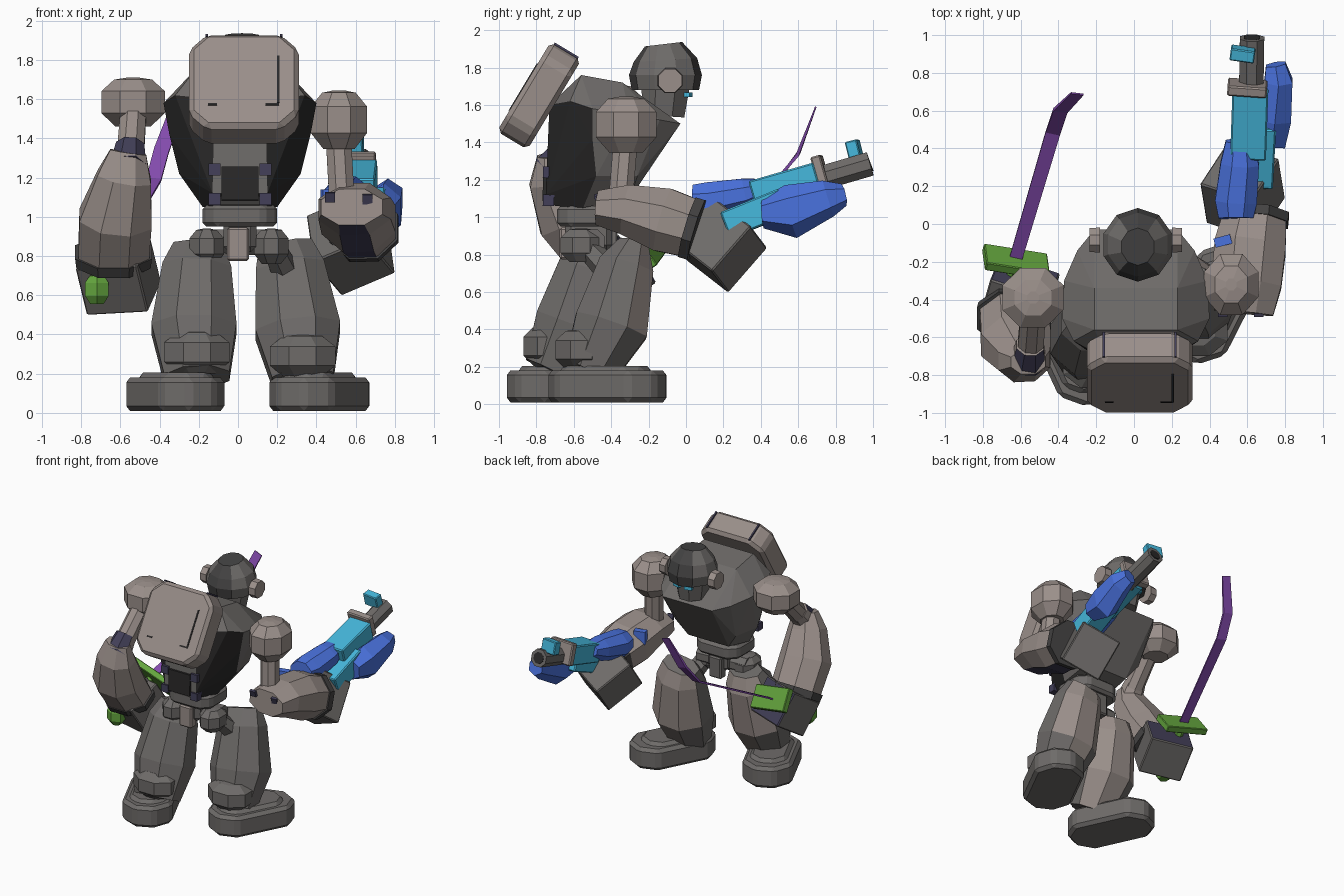
import bpy, bmesh, math
from mathutils import Vector, Matrix, Euler

if "Cube" in bpy.data.objects:
    bpy.data.objects.remove(bpy.data.objects["Cube"])


def mat(name, r, g, b):
    m = bpy.data.materials.new(name)
    lin = [((c / 255 + 0.055) / 1.055) ** 2.4 for c in (r, g, b)]
    m.diffuse_color = (*lin, 1)
    m.use_nodes = True
    m.node_tree.nodes["Principled BSDF"].inputs["Base Color"].default_value = m.diffuse_color
    return m


WARM = mat("warm_grey", 154, 143, 138)
GREY = mat("mid_grey", 110, 107, 105)
DARK = mat("charcoal", 68, 67, 67)
BLACK = mat("near_black", 42, 41, 41)
NAVY = mat("dusk_navy", 66, 63, 88)
BLUE = mat("blue", 74, 114, 222)
CYAN = mat("cyan", 70, 184, 220)
GREEN = mat("green", 100, 165, 62)
PURPLE = mat("purple", 132, 75, 174)


def finish(name, bm, *mats):
    bmesh.ops.recalc_face_normals(bm, faces=bm.faces)
    me = bpy.data.meshes.new(name)
    bm.to_mesh(me)
    bm.free()
    for m in mats:
        me.materials.append(m)
    ob = bpy.data.objects.new(name, me)
    bpy.context.collection.objects.link(ob)
    return ob


def paint(ob, m, rule):
    """Give a second colour to the faces that meet a rule."""
    ob.data.materials.append(m)
    for p in ob.data.polygons:
        if rule(p.center, p.normal):
            p.material_index = len(ob.data.materials) - 1


def tube(name, m, rings, sides=8):
    """Faceted loft: each ring is (x, y, z, radius_across, radius_other)."""
    bm = bmesh.new()
    pts = [Vector(r[:3]) for r in rings]
    loops = []
    for i, r in enumerate(rings):
        t = (pts[min(i + 1, len(pts) - 1)] - pts[max(i - 1, 0)]).normalized()
        ref = Vector((0, 1, 0)) if abs(t.x) > 0.9 else Vector((1, 0, 0))
        u = (ref - t * ref.dot(t)).normalized()
        v = t.cross(u)
        loop = []
        for k in range(sides):
            a = 2 * math.pi * (k + 0.5) / sides
            loop.append(bm.verts.new(pts[i] + u * math.cos(a) * r[3] + v * math.sin(a) * r[-1]))
        loops.append(loop)
    for a, b in zip(loops, loops[1:]):
        for k in range(sides):
            j = (k + 1) % sides
            bm.faces.new((a[k], a[j], b[j], b[k]))
    bm.faces.new(loops[0])
    bm.faces.new(loops[-1])
    return finish(name, bm, m)


def box(name, m, loc, size, rot=(0, 0, 0), corner=0, bevel=0, axis=2):
    """Box with cut corners around one axis and an optional overall bevel."""
    bm = bmesh.new()
    bmesh.ops.create_cube(bm, size=1)
    bmesh.ops.scale(bm, vec=size, verts=bm.verts)
    if corner:
        es = [e for e in bm.edges
              if abs((e.verts[0].co - e.verts[1].co).normalized()[axis]) > 0.9]
        bmesh.ops.bevel(bm, geom=es, offset=corner, segments=1, affect='EDGES')
    if bevel:
        bmesh.ops.bevel(bm, geom=bm.edges[:], offset=bevel, segments=1, affect='EDGES')
    bm.transform(Matrix.Translation(loc) @ Euler([math.radians(a) for a in rot]).to_matrix().to_4x4())
    return finish(name, bm, m)


def ball(name, m, loc, r, sides=8):
    """Chunky stacked ball with a flat band round the middle."""
    x, y, z = loc
    return tube(name, m, [(x, y, z + r[2] * h, r[0] * k, r[1] * k) for h, k in
                          ((-1, .55), (-.45, 1), (.45, 1), (.92, .6), (1, .2))], sides)


def hull(name, pts, m):
    """Convex solid from points mirrored across x."""
    bm = bmesh.new()
    for x, y, z in pts:
        bm.verts.new((x + 0.01, y, z))
        bm.verts.new((-x + 0.01, y, z))
    bmesh.ops.convex_hull(bm, input=bm.verts)
    loose = [v for v in bm.verts if not v.link_faces]
    bmesh.ops.delete(bm, geom=loose, context='VERTS')
    bmesh.ops.dissolve_limit(bm, angle_limit=0.03, verts=bm.verts, edges=bm.edges)
    return finish(name, bm, m)


# Torso: barrel-shaped hull, rear flanks near black
torso = hull("torso", [
    (.22, -.56, 1.76), (.22, -.34, 1.72), (.22, -.03, 1.50), (.13, -.73, 1.60),
    (.33, -.62, 1.62), (.39, -.50, 1.58), (.38, -.30, 1.55), (.31, -.14, 1.52),
    (.14, -.75, 1.12), (.31, -.48, 1.22), (.27, -.26, 1.22), (.13, -.70, 1.06),
    (.19, -.55, 1.05), (.18, -.30, 1.10), (.36, -.5, 1.42)], GREY)
paint(torso, BLACK, lambda c, n: c.y < -.45 and abs(n.x) > .3 and n.z < .4)
box("rear_vent", BLACK, (.01, -.735, 1.17), (.19, .06, .17), (-2, 0, 0))
for x in (-.12, .14):
    for z in (1.09, 1.24):
        box("vent_corner", NAVY, (x, -.735, z), (.06, .06, .06), (-2, 0, 0))

# Backpack slab, tilted forward, with thin dark grooves and a top trim
box("backpack", WARM, (.03, -.785, 1.65), (.56, .19, .56), (-31, 0, 0), .09, .025, axis=1)
box("backpack_groove", BLACK, (.205, -.864, 1.70), (.012, .012, .28), (-31, 0, 0))
for x, w in ((.175, .07), (-.13, .045)):
    box("backpack_slot", BLACK, (x, -.94, 1.573), (w, .012, .012), (-31, 0, 0))
for x in (-.16, .22):
    box("backpack_trim", NAVY, (x, -.64, 1.89), (.012, .15, .012), (-31, 0, 0))

# Head: dark helmet dome with lighter flanks, jaw, ears and eyes
helmet = tube("helmet", DARK, [(.02, -.11, 1.68, .17, .18), (.02, -.11, 1.76, .19, .195),
                               (.02, -.11, 1.84, .165, .17), (.02, -.12, 1.925, .09, .10)], 10)
paint(helmet, GREY, lambda c, n: abs(n.x) > .5)
tube("jaw", GREY, [(.02, -.12, 1.54, .11, .12), (.02, -.11, 1.70, .14, .14)])
for s in (-1, 1):
    x = .01 + s * .19
    tube("ear", WARM, [(x, -.085, 1.73, .072, .072), (x + s * .055, -.085, 1.73, .068, .068)])
    box("eye", CYAN, (.02 + s * .05, .012, 1.655), (.06, .03, .025), (0, 0, -s * 15))

# Waist and hips
box("waist", GREY, (.01, -.52, 1.005), (.38, .34, .11), corner=.07, bevel=.02)
box("pelvis", GREY, (.01, -.52, .90), (.17, .25, .16), bevel=.03)
box("rear_plate", WARM, (0, -.64, .86), (.11, .07, .17), bevel=.01)
box("front_plate", GREY, (0, -.40, .86), (.11, .07, .17), bevel=.01)
tube("hip_axle", GREY, [(-.2, -.52, .87, .07, .07), (.22, -.5, .87, .07, .07)])
for x in (-.16, .17):
    ball("hip_joint", GREY, (x, -.56, .85), (.095, .12, .09))
tube("left_thigh", GREY, [(-.18, -.52, .85, .06, .06), (-.22, -.5, .66, .08, .08)], 6)
tube("right_thigh", GREY, [(.18, -.54, .85, .06, .06), (.27, -.36, .66, .08, .08)], 6)

# Lower legs with warm shin fronts, ankles and feet
shins = (
    tube("left_shin", GREY, [(-.20, -.48, .85, .14, .09), (-.21, -.52, .74, .19, .17),
                             (-.225, -.61, .43, .235, .215), (-.21, -.73, .18, .18, .15)]),
    tube("right_shin", GREY, [(.24, -.28, .85, .15, .09), (.265, -.32, .74, .19, .16),
                              (.305, -.40, .42, .235, .215), (.33, -.52, .17, .17, .15)]))
for shin in shins:
    paint(shin, WARM, lambda c, n: n.y > .6)
for side, x, y, yaw in (("left", -.32, -.64, 25), ("right", .415, -.42, -27)):
    box(side + "_foot", GREY, (x, y, .095), (.37, .65, .17), (0, 0, yaw), .11, .025)
    box(side + "_instep", GREY, (x * .98, y - .01, .17), (.28, .50, .07), (0, 0, yaw), .08, .025)
ball("left_heel", GREY, (-.21, -.74, .31), (.18, .14, .11))
ball("right_heel", GREY, (.33, -.56, .29), (.18, .15, .11))

# Shoulders and upper arms
ball("left_shoulder", WARM, (-.535, -.39, 1.585), (.175, .17, .125))
ball("right_shoulder", WARM, (.515, -.32, 1.495), (.155, .175, .15))
tube("left_upper_arm", WARM, [(-.53, -.42, 1.58, .07, .07), (-.55, -.68, 1.30, .075, .075)])
tube("right_upper_arm", WARM, [(.51, -.32, 1.45, .07, .07), (.53, -.35, 1.08, .07, .07)])
elbow = tube("left_elbow", WARM, [(-.55, -.64, 1.36, .078, .078), (-.56, -.73, 1.25, .10, .10)])
paint(elbow, NAVY, lambda c, n: n.y < 0)

# Left forearm, cuff and fist
tube("left_forearm", WARM, [(-.56, -.73, 1.33, .10, .07), (-.58, -.72, 1.20, .15, .13),
                            (-.625, -.63, .99, .20, .18), (-.635, -.49, .80, .195, .165)])
tube("left_cuff", DARK, [(-.635, -.50, .82, .212, .178), (-.635, -.47, .77, .205, .172)])
fist = box("left_fist", GREY, (-.61, -.395, .70), (.33, .29, .28), (32, -3, -18), bevel=.008)
paint(fist, NAVY, lambda c, n: n.y > .6 and n.z > 0)

# Right forearm with squared elbow end, cuff and fist
arm = tube("right_forearm", WARM, [(.58, -.47, 1.05, .17, .10), (.595, -.32, 1.04, .20, .145),
                                   (.615, -.12, .985, .205, .185), (.64, .03, .94, .18, .17)])
paint(arm, NAVY, lambda c, n: n.z < -.88)
for x, z, w in ((.47, 1.10, .05), (.66, 1.09, .05)):
    box("elbow_patch", NAVY, (x, -.475, z), (w, .02, .05), (18, 0, 0))
tube("right_cuff", DARK, [(.64, .01, .945, .19, .18), (.645, .06, .93, .19, .18)])
box("right_fist", GREY, (.575, .175, .86), (.31, .32, .32), (-36, -22, -18), bevel=.008)
box("wrist_tab", BLUE, (.47, -.09, 1.09), (.09, .05, .10), (0, 0, 15))

# Sword: pommel, grip, guard and bent blade
ball("pommel", GREEN, (-.72, -.52, .63), (.07, .07, .075), 6)
tube("grip", GREEN, [(-.72, -.52, .63, .03, .03), (-.63, -.20, .83, .03, .03)], 6)
box("sword_guard", GREEN, (-.625, -.20, .84), (.345, .05, .18), (34, 12, -9), bevel=.005)
tube("blade", PURPLE, [(-.625, -.18, .85, .048, .008), (-.43, .48, 1.19, .055, .01),
                       (-.39, .60, 1.34, .055, .013), (-.30, .69, 1.58, .05, .006)], 4)

# Gun: blue housings, cyan body, grey barrel and sights
tube("gun_rear_housing", BLUE, [(.54, .03, 1.09, .10, .09), (.54, .12, 1.085, .12, .11),
                                (.56, .32, 1.125, .11, .09), (.56, .44, 1.16, .08, .05)])
box("gun_body", CYAN, (.61, .53, 1.17), (.19, .36, .15), (16, 0, -2), bevel=.008)
box("gun_lower_body", CYAN, (.67, .37, 1.02), (.15, .34, .15), (22, 0, -3), bevel=.008)
tube("gun_front_housing", BLUE, [(.73, .41, 1.02, .08, .08), (.745, .56, 1.03, .10, .145),
                                 (.765, .76, 1.10, .085, .10), (.75, .845, 1.12, .06, .06)], 6)
tube("gun_barrel", GREY, [(.62, .66, 1.19, .07, .07), (.625, .985, 1.285, .07, .07)])
tube("muzzle_bore", BLACK, [(.625, .98, 1.284, .045, .045), (.625, .988, 1.287, .045, .045)])
box("barrel_collar", WARM, (.60, .72, 1.245), (.21, .055, .17), (16, 0, -4), bevel=.008)
box("front_sight", CYAN, (.575, .90, 1.36), (.13, .065, .10), (14, 0, -8), bevel=.006)
